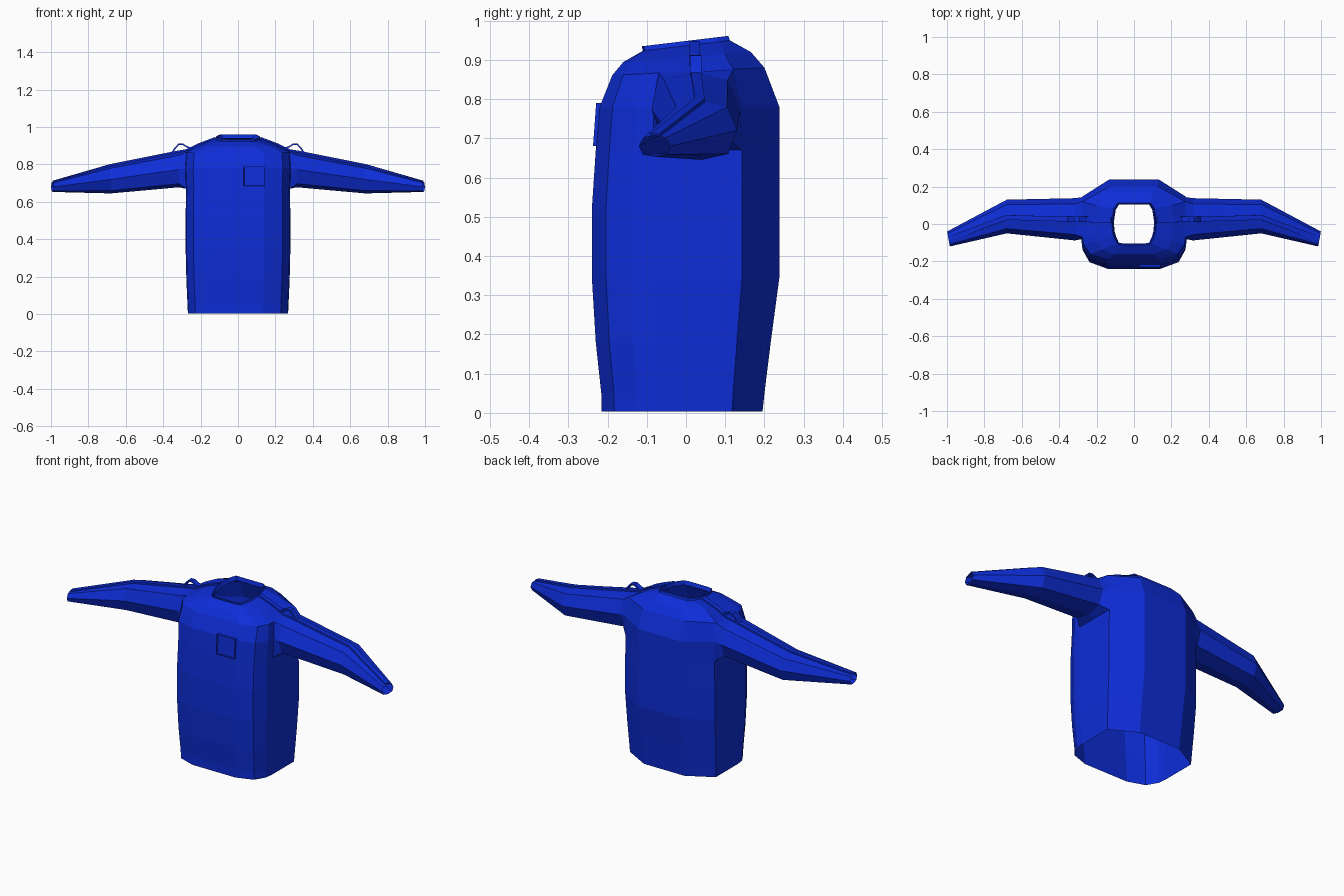
import bpy
import bmesh
from mathutils import Vector

cube = bpy.data.objects.get("Cube")
if cube:
    bpy.data.objects.remove(cube, do_unlink=True)

blue = bpy.data.materials.new("royal blue cloth")
blue.use_nodes = True
COLOUR = (0.004, 0.026, 0.68, 1)
blue.diffuse_color = COLOUR
bsdf = blue.node_tree.nodes["Principled BSDF"]
bsdf.inputs["Base Color"].default_value = COLOUR
bsdf.inputs["Roughness"].default_value = 0.9


def finish(bm, name, mirrored=False):
    """Turn a bmesh into a flat shaded cloth object."""
    bmesh.ops.recalc_face_normals(bm, faces=bm.faces)
    mesh = bpy.data.meshes.new(name)
    bm.to_mesh(mesh)
    bm.free()
    mesh.materials.append(blue)
    obj = bpy.data.objects.new(name, mesh)
    bpy.context.collection.objects.link(obj)
    if mirrored:
        mod = obj.modifiers.new("Mirror", "MIRROR")
        mod.use_mirror_merge = True
        mod.merge_threshold = 0.0005
    return obj


def ribbon(name, path, width, thick):
    """Flat strap along a path of points, on both sides of the body."""
    bm = bmesh.new()
    points = [Vector(p) for p in path]
    previous = None
    for i, p in enumerate(points):
        run = (points[min(i + 1, len(points) - 1)] - points[max(i - 1, 0)]).normalized()
        side = Vector((0, 0, 1)).cross(run).normalized()
        up = run.cross(side)
        ring = [bm.verts.new(p + side * a * width / 2 + up * b * thick / 2)
                for a, b in ((-1, -1), (1, -1), (1, 1), (-1, 1))]
        if previous:
            for k in range(4):
                n = (k + 1) % 4
                bm.faces.new((previous[k], previous[n], ring[n], ring[k]))
        else:
            bm.faces.new(ring)
        previous = ring
    bm.faces.new(previous)
    return finish(bm, name, mirrored=True)


# Half outlines from front centre to back centre, in unit size
BODY = [(0, -1), (.5, -1), (.85, -.85), (.98, -.58), (1, -.37),
        (1, .1), (1, .6), (.47, 1), (0, 1)]
NECK = [(0, -1), (.5, -1), (.75, -.95), (.9, -.6), (.96, -.37),
        (1, .1), (.9, .75), (.75, 1), (0, 1)]

# Rings: outline, height, half width, front depth, back depth, tilt
RINGS = [
    (BODY, .004, .268, .215, .195, 0),
    (BODY, .05, .27, .216, .2, 0),
    (BODY, .18, .276, .23, .216, 0),
    (BODY, .345, .28, .24, .238, 0),
    (BODY, .52, .28, .24, .238, 0),
    (BODY, .67, .278, .23, .238, 0),
    (BODY, .78, .282, .22, .238, 0),
    (BODY, .87, .275, .188, .2, .05),
    (BODY, .907, .205, .16, .165, .08),
    (NECK, .936, .12, .11, .112, .12),
    (NECK, .948, .116, .113, .108, .12),
    (NECK, .925, .108, .105, .103, .12),
]
LOW = 5              # first ring of the armhole
HOLE = (4, 5)        # outline segments cut away for the armhole

# Body shell with open hem, neck and armhole
bm = bmesh.new()
grid = []
for outline, z, half, front, back, tilt in RINGS:
    row = []
    for u, v in outline:
        y = v * (front if v < 0 else back)
        row.append(bm.verts.new((u * half, y, z + tilt * y)))
    grid.append(row)
for r in range(len(grid) - 1):
    for c in range(len(BODY) - 1):
        if r in (LOW, LOW + 1) and c in HOLE:
            continue
        bm.faces.new((grid[r][c], grid[r][c + 1], grid[r + 1][c + 1], grid[r + 1][c]))

# Sleeve, grown out of the armhole edge
ARMHOLE = [(0, 4), (0, 5), (0, 6), (1, 6), (2, 6), (2, 5), (2, 4), (1, 4)]
OCTAGON = [(-.75, -.8), (0, -1), (.75, -.8), (1, 0), (.72, .8), (0, 1), (-.72, .8), (-1, 0)]
# Sections: x, centre y, centre z, half depth, half height, cuff slant
SLEEVE = [(.315, .025, .773, .113, .095, 0),
          (.68, .04, .72, .09, .075, 0),
          (.992, -.08, .68, .04, .027, .18)]
previous = [grid[LOW + r][c] for r, c in ARMHOLE]
for x, cy, cz, hy, hz, slant in SLEEVE:
    ring = [bm.verts.new((x + slant * a * hy, cy + a * hy, cz + b * hz)) for a, b in OCTAGON]
    for k in range(8):
        n = (k + 1) % 8
        bm.faces.new((previous[k], previous[n], ring[n], ring[k]))
    previous = ring
finish(bm, "sweater_body_and_sleeves", mirrored=True)

# Raised seam from the neck down each sleeve
ribbon("sleeve_seam",
       [(.12, .022, .942), (.205, .022, .91), (.277, .023, .876),
        (.315, .025, .87), (.68, .035, .797), (.985, -.078, .708)], .026, .01)

# Arched shoulder loop
ribbon("shoulder_loop",
       [(.25, .025, .885), (.275, .025, .895), (.295, .025, .908),
        (.318, .025, .907), (.335, .025, .888), (.352, .025, .864)], .03, .008)

# Chest pocket with a stitched border
bm = bmesh.new()
box = bmesh.ops.create_cube(bm, size=1)
for v in box["verts"]:
    top = v.co.z > 0
    outer = v.co.y < 0
    v.co.x = .085 + v.co.x * .115
    v.co.z = .79 if top else .68
    v.co.y = (-.229 if top else -.237) if outer else -.21
bm.normal_update()
face = min(bm.faces, key=lambda f: f.normal.y)
bmesh.ops.inset_individual(bm, faces=[face], thickness=.008, depth=0)
bmesh.ops.inset_individual(bm, faces=[face], thickness=.002, depth=-.003)
finish(bm, "chest_pocket")
